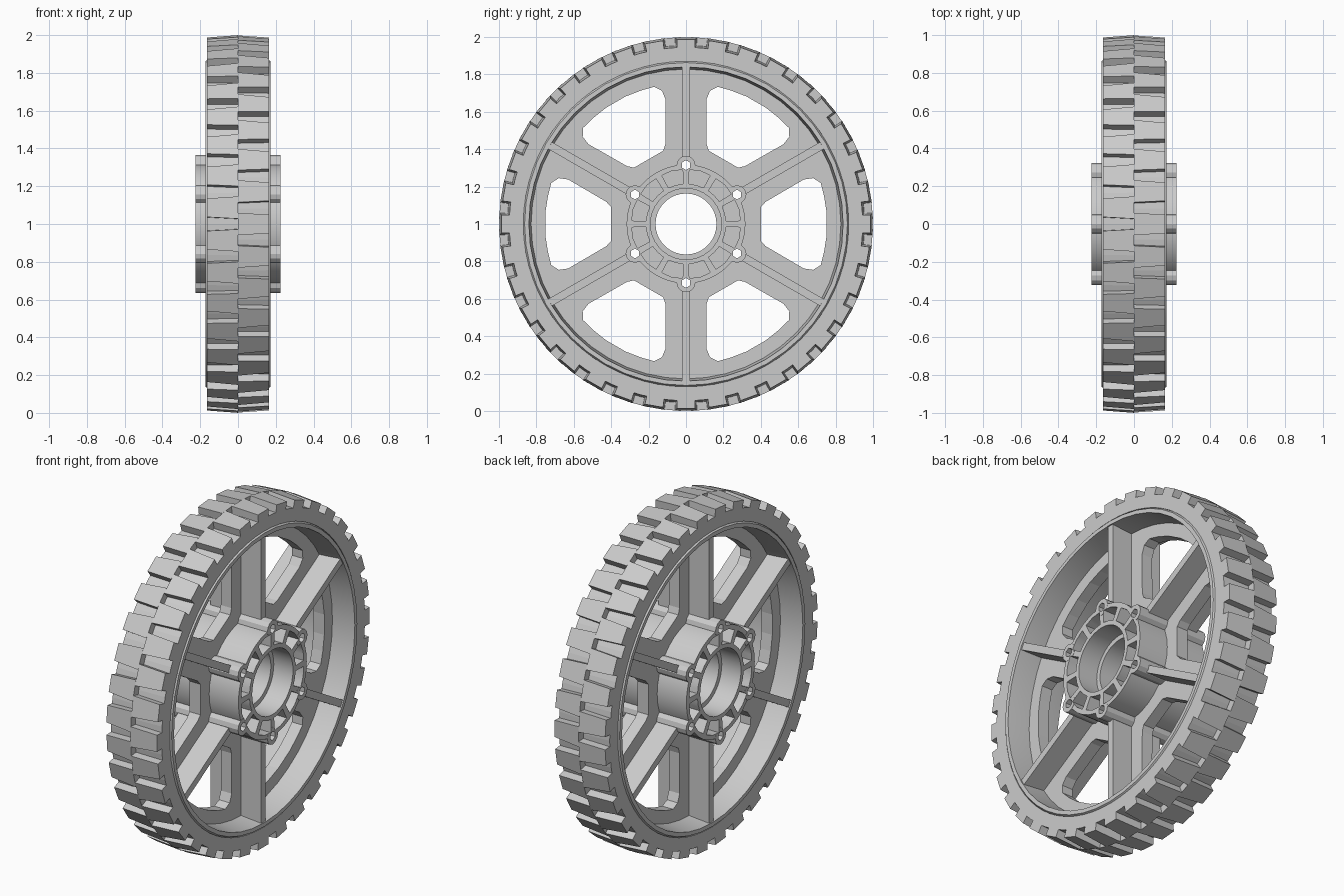
import bpy, bmesh
from math import sin, cos, pi, radians

if "Cube" in bpy.data.objects:
    bpy.data.objects.remove(bpy.data.objects["Cube"])

CZ = 1.0  # axle height


def finish(name, bm):
    bmesh.ops.recalc_face_normals(bm, faces=bm.faces)
    me = bpy.data.meshes.new(name)
    bm.to_mesh(me)
    bm.free()
    ob = bpy.data.objects.new(name, me)
    bpy.context.collection.objects.link(ob)
    ob.location.z = CZ
    return ob


def revolve(name, profile, n):
    """Closed (x, radius) profile spun round the axle."""
    bm = bmesh.new()
    rings = [[bm.verts.new((x, r * cos(2 * pi * i / n), r * sin(2 * pi * i / n)))
              for x, r in profile] for i in range(n)]
    m = len(profile)
    for i in range(n):
        a, b = rings[i], rings[(i + 1) % n]
        for j in range(m):
            k = (j + 1) % m
            bm.faces.new((a[j], a[k], b[k], b[j]))
    return finish(name, bm)


def loft(bm, a, b):
    """Solid between two matching polygons."""
    va, vb = [bm.verts.new(p) for p in a], [bm.verts.new(p) for p in b]
    bm.faces.new(va)
    bm.faces.new(vb)
    n = len(va)
    for i in range(n):
        j = (i + 1) % n
        bm.faces.new((va[i], va[j], vb[j], vb[i]))


def prism(bm, pts, x0, x1, ang=0.0):
    """(y, z) polygon turned by ang and extruded along the axle."""
    c, s = cos(ang), sin(ang)
    rot = [(y * c - z * s, y * s + z * c) for y, z in pts]
    loft(bm, [(x0, *p) for p in rot], [(x1, *p) for p in rot])


def circle(r, n, cy=0.0):
    return [(cy + r * cos(2 * pi * i / n), r * sin(2 * pi * i / n)) for i in range(n)]


def polar(r, deg):
    return (r * cos(radians(deg)), r * sin(radians(deg)))


def boolean(ob, tool, op):
    mod = ob.modifiers.new(op, 'BOOLEAN')
    mod.operation, mod.object, mod.solver = op, tool, 'EXACT'
    bpy.context.view_layer.objects.active = ob
    bpy.ops.object.modifier_apply(modifier=mod.name)


def smooth(ob):
    bpy.ops.object.select_all(action='DESELECT')
    ob.select_set(True)
    bpy.context.view_layer.objects.active = ob
    bpy.ops.object.shade_smooth_by_angle(angle=radians(25))


SPOKES = [radians(30 + 60 * i) for i in range(6)]

# tyre carcass
revolve("tyre", [(-.165, .87), (.165, .87), (.165, .945), (0, .955), (-.165, .945)], 72)

# tread: two staggered rows of 36 lugs
bm = bmesh.new()
for side, shift in ((1, 0), (-1, 5)):
    for i in range(36):
        mid = 90 + 10 * i + shift

        def section(x, half, top):
            return [(x, *polar(r, mid + d)) for r, d in
                    ((.92, -half), (top, -half), (top, half), (.92, half))]
        loft(bm, section(0, 3.4, 1.0), section(side * .165, 2.85, .988))
finish("tread_lugs", bm)

# rim band
rim = revolve("rim", [(-.172, .84), (-.172, .863), (-.15, .875), (.15, .875),
                      (.172, .863), (.172, .84), (.035, .828), (-.035, .828)], 48)

# web disc, with six windows cut below
web = revolve("web", [(-.035, .25), (.035, .25), (.035, .85), (-.035, .85)], 48)
half = [(.40, .09), (.425, .118), (.63, .238), (.68, .245), (.72, .22), (.738, .15), (.752, .06)]
window = half + [(y, -z) for y, z in reversed(half)]
bm = bmesh.new()
for i in range(6):
    prism(bm, window, -.1, .1, radians(60 * i))
windows = finish("window_cutter", bm)

# radial ribs
bm = bmesh.new()
for a in SPOKES:
    prism(bm, [(.348, -.021), (.845, -.021), (.845, .021), (.348, .021)], -.165, .165, a)
finish("ribs", bm)

# hub with stepped bore
hub = revolve("hub", [(-.225, .19), (-.225, .318), (.225, .318), (.225, .19),
                      (.10, .19), (.10, .163), (-.10, .163), (-.10, .19)], 36)

# bolt bosses round the hub
bm = bmesh.new()
for a in SPOKES:
    prism(bm, circle(.05, 12, .315), -.226, .226, a)
bosses = finish("boss_tool", bm)

# blind pockets in both hub faces
bm = bmesh.new()
for i in range(12):
    pocket = [polar(.215, -11), polar(.29, -11.5), polar(.294, 0), polar(.29, 11.5),
              polar(.215, 11), polar(.215, 0)]
    if i % 2:
        pocket = [(y, -z) for y, z in reversed(pocket)]
    for s in (1, -1):
        prism(bm, pocket, s * .04, s * .3, radians(15 + 30 * i))
pockets = finish("pocket_cutter", bm)

# bolt holes
bm = bmesh.new()
for a in SPOKES:
    prism(bm, circle(.026, 6, .315), -.3, .3, a)
holes = finish("hole_cutter", bm)

boolean(web, windows, 'DIFFERENCE')
boolean(web, holes, 'DIFFERENCE')
boolean(hub, bosses, 'UNION')
boolean(hub, pockets, 'DIFFERENCE')
boolean(hub, holes, 'DIFFERENCE')
for tool in (windows, bosses, pockets, holes):
    bpy.data.objects.remove(tool)
for ob in (rim, hub):
    smooth(ob)
